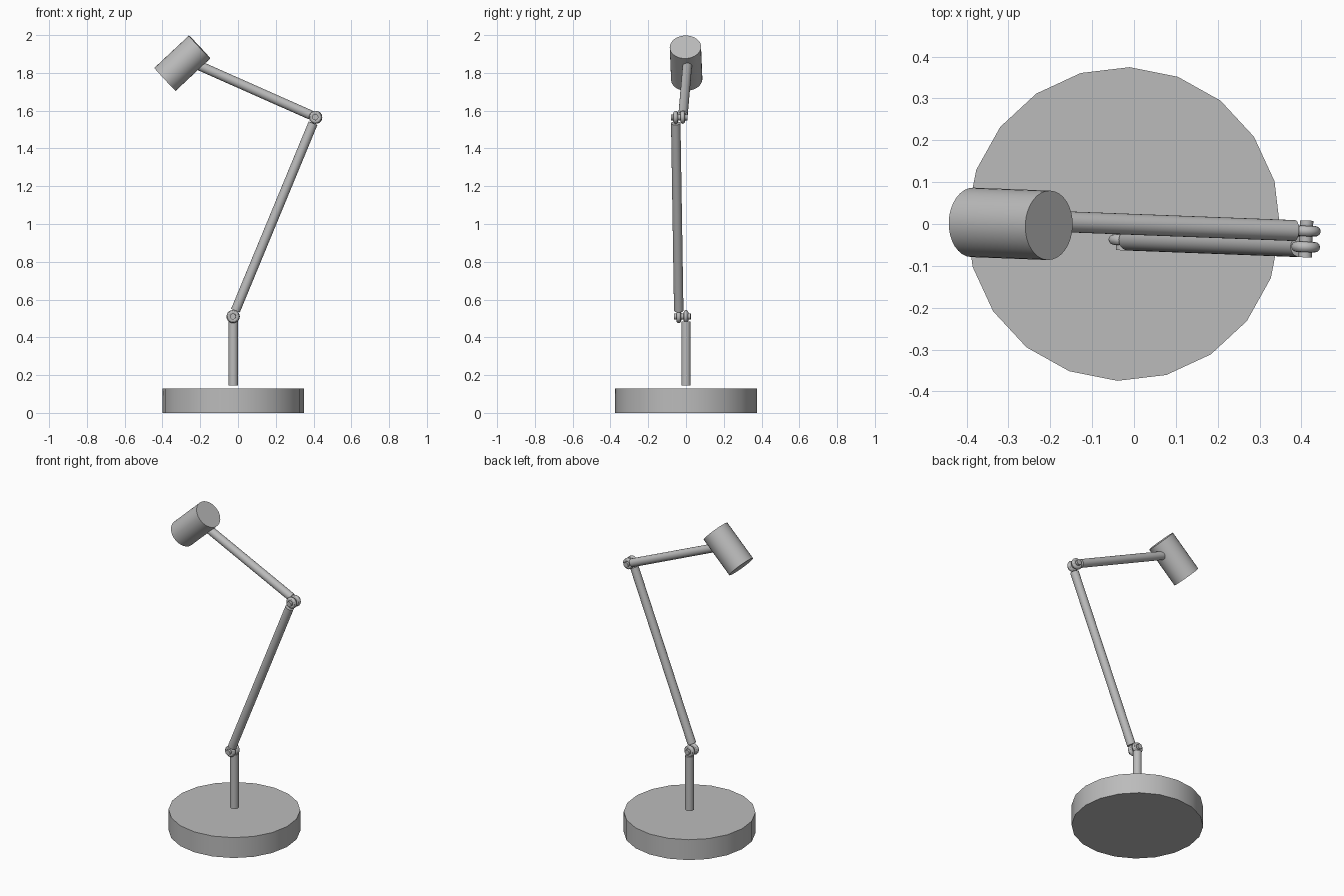
import bpy
import math
from mathutils import Vector, Matrix

cube = bpy.data.objects.get("Cube")
if cube:
    bpy.data.objects.remove(cube, do_unlink=True)

grey = bpy.data.materials.new("light grey")
grey.use_nodes = True
GREY = (0.5, 0.5, 0.5, 1)
grey.diffuse_color = GREY
grey.node_tree.nodes["Principled BSDF"].inputs["Base Color"].default_value = GREY

# The whole lamp is turned slightly about the base centre
PLACE = Matrix.Translation((-0.025, 0, 0)) @ Matrix.Rotation(math.radians(-2.2), 4, "Z")


def finish(name, matrix):
    obj = bpy.context.object
    obj.name = name
    obj.data.materials.append(grey)
    bpy.ops.object.shade_smooth_by_angle(angle=math.radians(30))
    obj.matrix_world = PLACE @ matrix
    return obj


def rod(name, start, end, radius, sides=24):
    start, end = Vector(start), Vector(end)
    axis = end - start
    bpy.ops.mesh.primitive_cylinder_add(vertices=sides, radius=radius, depth=axis.length)
    turn = axis.to_track_quat("Z", "Y").to_matrix().to_4x4()
    return finish(name, Matrix.Translation((start + end) / 2) @ turn)


def joint(name, centre):
    # Two rings side by side on a pin
    x, y, z = centre
    for label, offset in (("back", 0), ("front", ARM_Y)):
        bpy.ops.mesh.primitive_torus_add(major_radius=0.022, minor_radius=0.0125,
                                         major_segments=32, minor_segments=12)
        finish(f"{name}_{label}_ring",
               Matrix.Translation((x, offset, z)) @ Matrix.Rotation(math.pi / 2, 4, "X"))
    rod(f"{name}_pin", (x, ARM_Y / 2 - 0.044, z), (x, ARM_Y / 2 + 0.044, z), 0.016)


ARM_Y = -0.038
GAP = 0.034
knee = Vector((0, 0, 0.51))
elbow = Vector((0.437, 0, 1.565))
side = Vector((0, ARM_Y, 0))

# Base and stem
rod("base", (0, 0, 0), (0, 0, 0.128), 0.375, 20)
rod("stem", (0, 0, 0.145), (0, 0, 0.483), 0.025)

# Lower arm, offset to the front
along = (elbow - knee).normalized()
rod("lower_arm", knee + along * GAP + side, elbow - along * GAP + side, 0.025)

# Upper arm, running into the shade
tip = Vector((-0.195, 0, 1.845))
along = (tip - elbow).normalized()
rod("upper_arm", elbow + along * 0.03, tip, 0.025)

joint("lower_joint", knee)
joint("elbow_joint", elbow)

# Shade, a closed drum aimed down
rod("shade", (-0.361, -0.01, 1.766), (-0.178, -0.01, 1.937), 0.083, 32)
